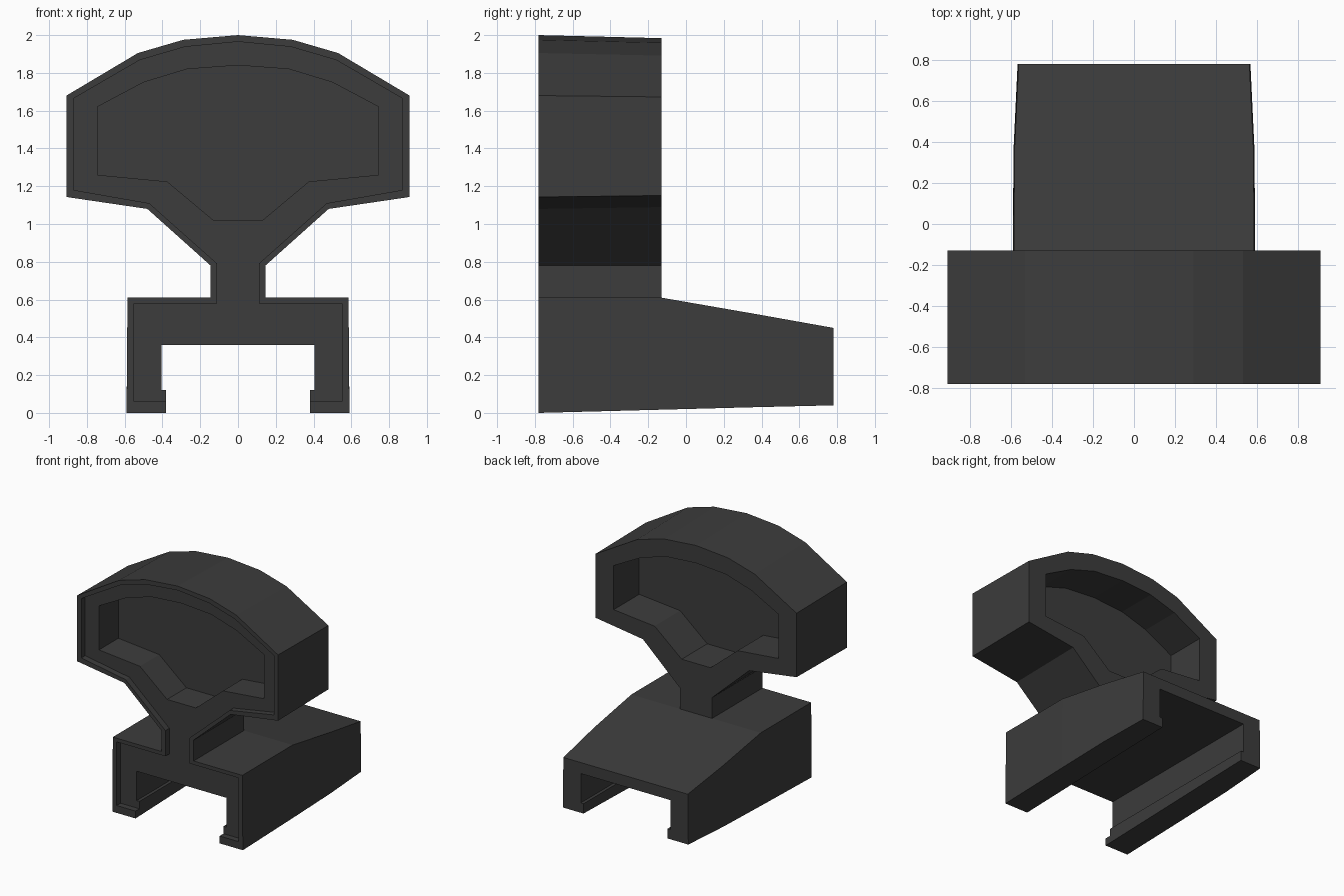
import bpy, bmesh

if "Cube" in bpy.data.objects:
    bpy.data.objects.remove(bpy.data.objects["Cube"])


def mirror(half):
    """Right half outline (bottom to top) -> full closed outline."""
    left = [(-x, z) for x, z in reversed(half) if abs(x) > 1e-6]
    return half + left


def loft(name, sections):
    """Solid through matching closed outlines [(y, [(x, z), ...]), ...]."""
    bm = bmesh.new()
    rings = [[bm.verts.new((x, y, z)) for x, z in pts] for y, pts in sections]
    n = len(rings[0])
    for a, b in zip(rings, rings[1:]):
        for i in range(n):
            j = (i + 1) % n
            bm.faces.new((a[i], a[j], b[j], b[i]))
    bm.faces.new(rings[0])
    bm.faces.new(rings[-1])
    bmesh.ops.recalc_face_normals(bm, faces=bm.faces[:])
    mesh = bpy.data.meshes.new(name)
    bm.to_mesh(mesh)
    bm.free()
    obj = bpy.data.objects.new(name, mesh)
    bpy.context.collection.objects.link(obj)
    return obj


def combine(target, tool, operation):
    """Apply a boolean and remove the helper object."""
    mod = target.modifiers.new(operation.lower(), 'BOOLEAN')
    mod.operation = operation
    mod.solver = 'EXACT'
    mod.object = tool
    bpy.context.view_layer.objects.active = target
    bpy.ops.object.modifier_apply(modifier=mod.name)
    bpy.data.objects.remove(tool)


# Clamp base: channel section that slopes down and narrows to the rear
def base_section(bottom, top, w):
    return mirror([(0.405, 0.36), (0.405, 0.12), (0.38, 0.12), (0.38, bottom),
                   (w, bottom), (w - 0.005, top)])


body = loft("sight_body", [
    (-0.78, base_section(0.0, 0.61, 0.59)),
    (-0.13, base_section(0.017, 0.61, 0.59)),
    (0.36, base_section(0.03, 0.525, 0.587)),
    (0.78, base_section(0.04, 0.45, 0.567))])

# Hood on a narrow post, drawn in slightly toward the rear
hood = mirror([(0.145, 0.5), (0.145, 0.78), (0.48, 1.08), (0.908, 1.143),
               (0.908, 1.68), (0.53, 1.905), (0.29, 1.975), (0, 2.0)])
hood_rear = [(x, z if z < 0.8 else 1.42 + (z - 1.42) * 0.972) for x, z in hood]
combine(body, loft("hood", [(-0.78, hood), (-0.13, hood_rear)]), 'UNION')

# Shallow recess that leaves a thin rim around the front
recess = mirror([(0.55, 0.06), (0.55, 0.58), (0.11, 0.58), (0.11, 0.79),
                 (0.47, 1.11), (0.87, 1.18), (0.87, 1.665), (0.52, 1.868),
                 (0.28, 1.938), (0, 1.965)])
combine(body, loft("recess", [(-0.9, recess), (-0.73, recess)]), 'DIFFERENCE')

# Window pockets front and rear, with a thin pane left between them
window = mirror([(0.13, 1.02), (0.375, 1.225), (0.745, 1.26), (0.745, 1.62),
                 (0.5, 1.75), (0.27, 1.82), (0, 1.84)])
for y0, y1 in ((-0.9, -0.48), (-0.46, 0.0)):
    combine(body, loft("window", [(y0, window), (y1, window)]), 'DIFFERENCE')

# Dark finish
mat = bpy.data.materials.new("dark_grey")
mat.diffuse_color = (0.045, 0.045, 0.045, 1)
mat.use_nodes = True
mat.node_tree.nodes["Principled BSDF"].inputs["Base Color"].default_value = mat.diffuse_color
body.data.materials.clear()
body.data.materials.append(mat)
